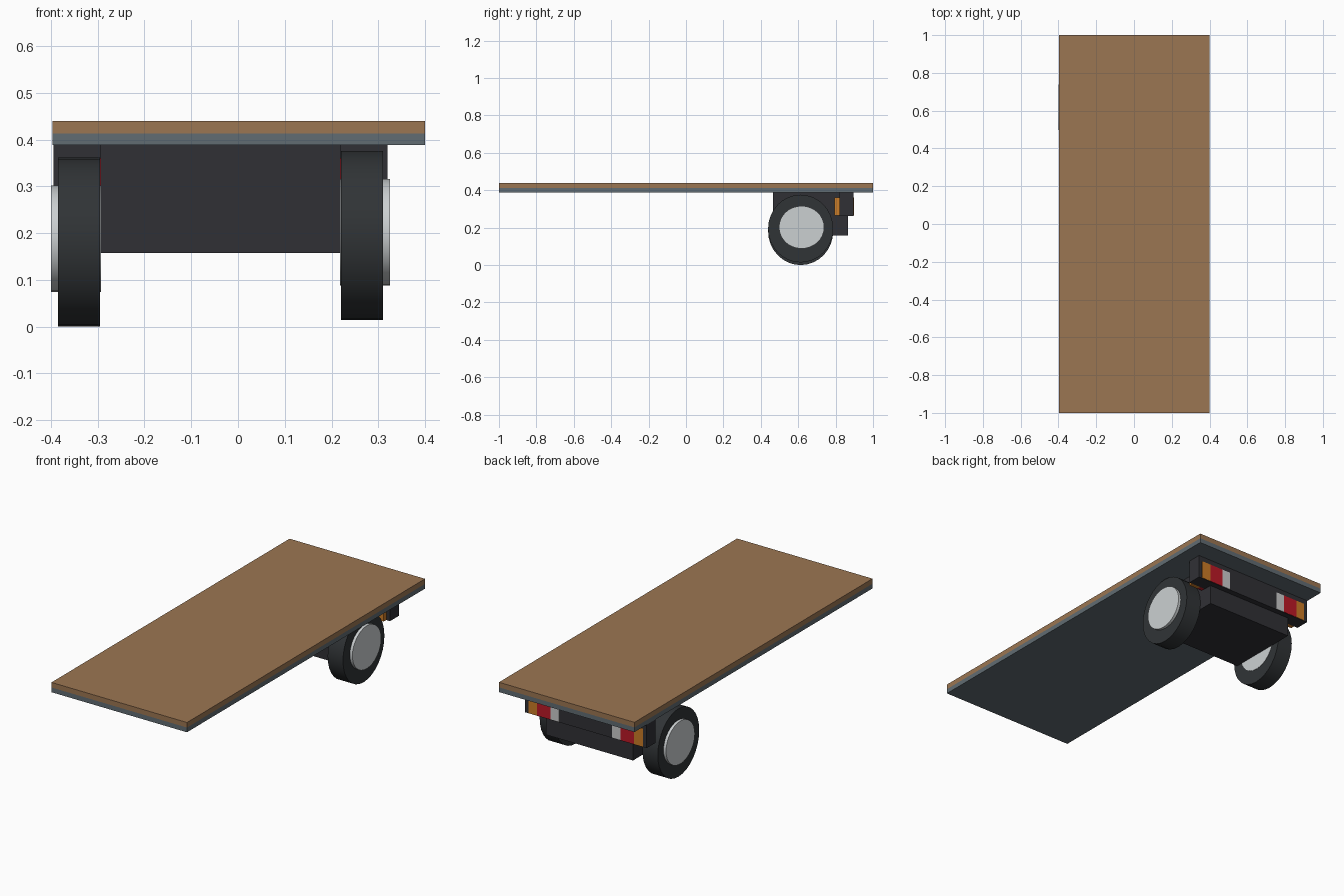
import bpy, math

if "Cube" in bpy.data.objects:
    bpy.data.objects.remove(bpy.data.objects["Cube"])

CX = -0.0375  # axle and light bar are centred slightly left of the deck


def mat(name, r, g, b):
    m = bpy.data.materials.new(name)
    m.diffuse_color = (r, g, b, 1)
    m.use_nodes = True
    m.node_tree.nodes["Principled BSDF"].inputs["Base Color"].default_value = m.diffuse_color
    return m


WOOD = mat("wood", 0.33, 0.18, 0.085)
STEEL = mat("steel", 0.12, 0.15, 0.17)
DARK = mat("dark", 0.03, 0.03, 0.036)
RUBBER = mat("rubber", 0.03, 0.034, 0.037)
METAL = mat("metal", 0.6, 0.63, 0.64)
ORANGE = mat("orange", 0.6, 0.2, 0.02)
RED = mat("red", 0.5, 0.01, 0.02)
WHITE = mat("white", 0.55, 0.55, 0.55)


def box(name, x, y, z, m):
    """Box from (min, max) ranges."""
    bpy.ops.mesh.primitive_cube_add(size=1, location=[sum(r) / 2 for r in (x, y, z)])
    o = bpy.context.object
    o.name = name
    o.scale = [r[1] - r[0] for r in (x, y, z)]
    bpy.ops.object.transform_apply(location=False, rotation=False, scale=True)
    o.data.materials.append(m)
    return o


def disc(name, x, y, z, ry, rz, m):
    """Slightly elliptical cylinder lying along x."""
    bpy.ops.mesh.primitive_cylinder_add(vertices=32, radius=1, depth=1,
                                        location=((x[0] + x[1]) / 2, y, z),
                                        rotation=(0, math.pi / 2, 0))
    o = bpy.context.object
    o.name = name
    o.scale = (rz, ry, abs(x[1] - x[0]))
    bpy.ops.object.transform_apply(location=False, rotation=True, scale=True)
    o.data.materials.append(m)
    bpy.ops.object.shade_smooth_by_angle(angle=math.radians(30))
    return o


# Deck: wood boards on a steel plate
box("deck_boards", (-0.397, 0.4), (-1, 1), (0.413, 0.44), WOOD)
box("deck_plate", (-0.397, 0.4), (-1, 1), (0.388, 0.413), STEEL)

# Axle housing and rear light bar
box("axle_housing", (CX - 0.2565, CX + 0.2565), (0.465, 0.865), (0.158, 0.389), DARK)
box("light_bar", (CX - 0.3575, CX + 0.3575), (0.82, 0.895), (0.262, 0.389), DARK)

# Wheels, hubs and light lenses on both sides
for side, s, zc in (("left", -1, 0.181), ("right", 1, 0.195)):
    disc("tyre_" + side, (CX + s * 0.2575, CX + s * 0.3475), 0.613, zc, 0.174, 0.181, RUBBER)
    disc("hub_" + side, (CX + s * 0.256, CX + s * 0.3625), 0.618, zc + 0.007, 0.121, 0.114, METAL)
    for lens, a, b, m in (("orange", 0.285, 0.337, ORANGE), ("red", 0.205, 0.285, RED),
                          ("white", 0.155, 0.205, WHITE)):
        xs = sorted((CX + s * a, CX + s * b))
        box(lens + "_light_" + side, xs, (0.795, 0.897), (0.264, 0.361), m)
